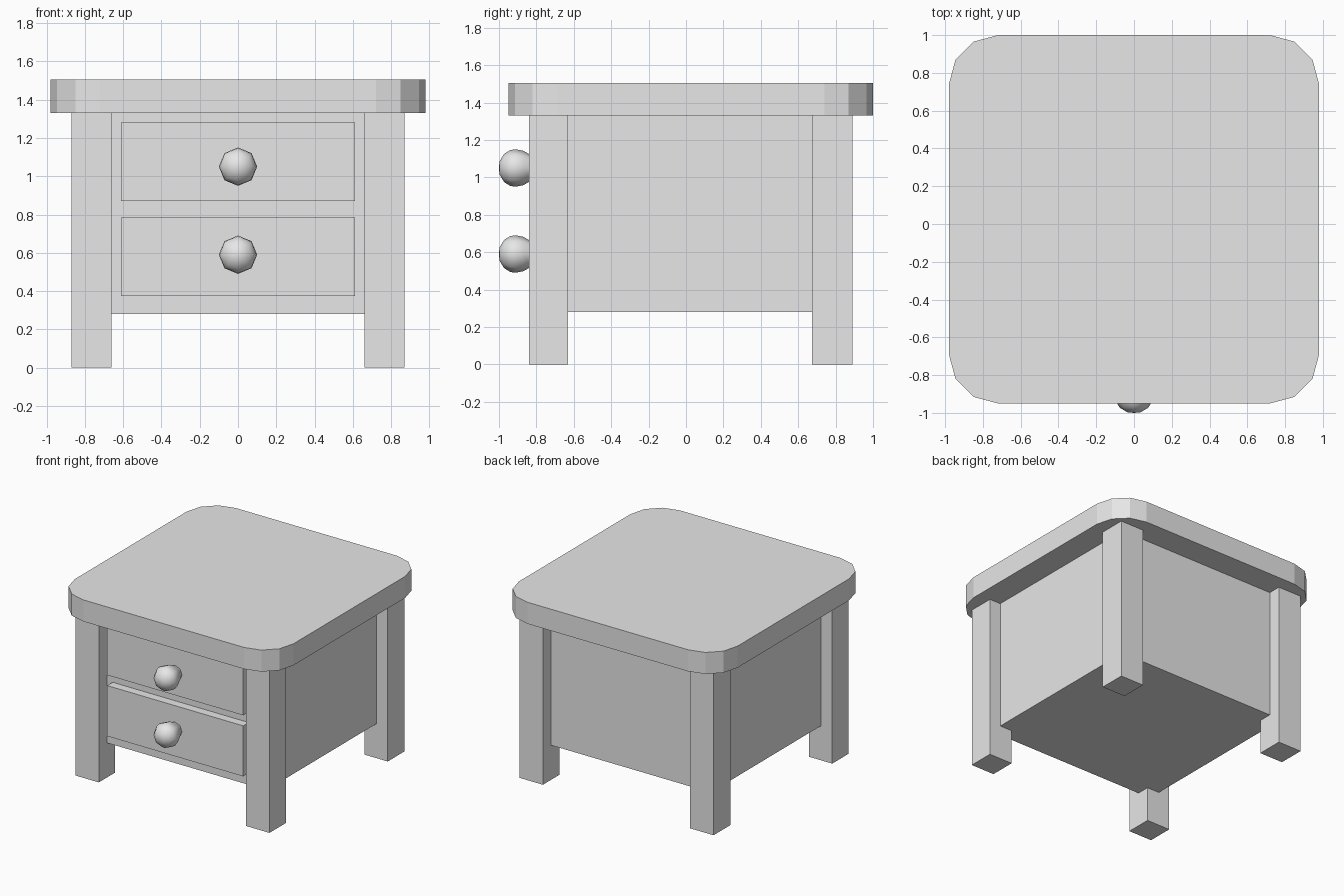
import bpy, bmesh, math
from mathutils import Matrix

cube = bpy.data.objects.get("Cube")
if cube:
    bpy.data.objects.remove(cube, do_unlink=True)

# One plain grey for the whole piece
grey = bpy.data.materials.new("light_grey")
grey.use_nodes = True
grey.diffuse_color = (0.8, 0.8, 0.8, 1)
grey.node_tree.nodes["Principled BSDF"].inputs["Base Color"].default_value = (0.8, 0.8, 0.8, 1)


def finish(name, bm):
    bmesh.ops.recalc_face_normals(bm, faces=bm.faces)
    mesh = bpy.data.meshes.new(name)
    bm.to_mesh(mesh)
    bm.free()
    mesh.materials.append(grey)
    obj = bpy.data.objects.new(name, mesh)
    bpy.context.collection.objects.link(obj)
    return obj


def box(name, x, y, z, corner=0):
    """Box from ranges, with optional rounded upright edges."""
    bm = bmesh.new()
    bmesh.ops.create_cube(bm, size=1)
    for v in bm.verts:
        v.co = [r[0] if c < 0 else r[1] for c, r in zip(v.co, (x, y, z))]
    if corner:
        upright = [e for e in bm.edges
                   if abs(e.verts[0].co.z - e.verts[1].co.z) > 0.01]
        bmesh.ops.bevel(bm, geom=upright, offset=corner, segments=3,
                        profile=0.5, affect='EDGES')
    return finish(name, bm)


def knob(name, z):
    """Eight-sided turned knob whose axis runs along y."""
    profile = [(0, -1), (0.035, -0.997), (0.075, -0.973), (0.096, -0.94),
               (0.1, -0.91), (0.092, -0.87), (0.075, -0.84), (0.06, -0.8)]
    bm = bmesh.new()
    verts = [bm.verts.new((0, y, r)) for r, y in profile]
    edges = [bm.edges.new(pair) for pair in zip(verts, verts[1:])]
    bmesh.ops.spin(bm, geom=verts + edges, cent=(0, 0, 0), axis=(0, 1, 0),
                   angle=math.tau, steps=8)
    bmesh.ops.remove_doubles(bm, verts=bm.verts, dist=0.0005)
    bmesh.ops.transform(bm, matrix=Matrix.Translation((0, 0, z)), verts=bm.verts)
    obj = finish(name, bm)
    for p in obj.data.polygons:
        p.use_smooth = True


# Top board and cabinet body
box("table_top", (-0.98, 0.98), (-0.95, 1.0), (1.33, 1.505), corner=0.26)
box("cabinet_body", (-0.77, 0.77), (-0.735, 0.785), (0.28, 1.33))

# Legs
for depth, y in (("front", (-0.84, -0.63)), ("back", (0.675, 0.89))):
    for side, x in (("left", (0.66, 0.87)), ("right", (-0.87, -0.66))):
        box(f"{depth}_{side}_leg", x, y, (0, 1.33))

# Drawers and their knobs
for level, z in (("lower", 0.58), ("upper", 1.075)):
    z = (z - 0.205, z + 0.205)
    box(f"{level}_drawer", (-0.61, 0.61), (-0.805, -0.7), z)
knob("lower_knob", 0.59)
knob("upper_knob", 1.05)
